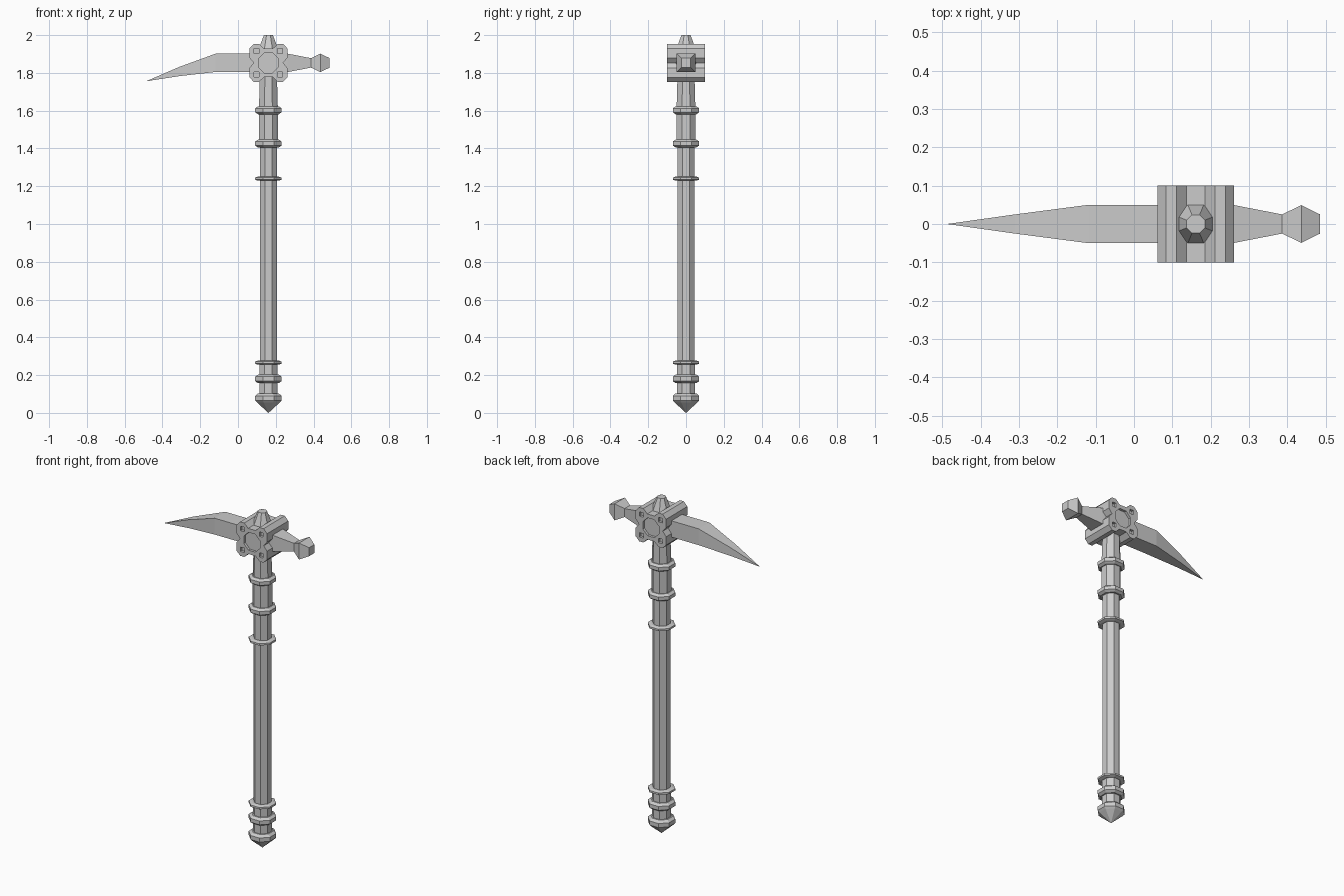
import bpy, bmesh
from math import cos, sin, pi
from mathutils import Vector

if "Cube" in bpy.data.objects:
    bpy.data.objects.remove(bpy.data.objects["Cube"])

CX, CZ = 0.161, 1.853          # shaft axis and head centre height

steel = bpy.data.materials.new("plain_grey")
steel.use_nodes = True
steel.diffuse_color = (0.6, 0.6, 0.6, 1)
steel.node_tree.nodes["Principled BSDF"].inputs["Base Color"].default_value = (0.6, 0.6, 0.6, 1)


def loft(name, rings):
    """Join a series of equal point loops into a closed solid."""
    bm = bmesh.new()
    loops = [[bm.verts.new(p) for p in ring] for ring in rings]
    for a, b in zip(loops, loops[1:]):
        for i in range(len(a)):
            j = (i + 1) % len(a)
            bm.faces.new((a[i], a[j], b[j], b[i]))
    bm.faces.new(loops[0])
    bm.faces.new(loops[-1])
    bmesh.ops.remove_doubles(bm, verts=bm.verts, dist=0.0001)
    bmesh.ops.recalc_face_normals(bm, faces=bm.faces)
    mesh = bpy.data.meshes.new(name)
    bm.to_mesh(mesh)
    bm.free()
    mesh.materials.append(steel)
    ob = bpy.data.objects.new(name, mesh)
    bpy.context.collection.objects.link(ob)
    return ob


def octagon(half):
    r = half / cos(pi / 8)
    return [(r * cos(pi / 8 + i * pi / 4), r * sin(pi / 8 + i * pi / 4)) for i in range(8)]


def turned(name, profile):
    """Octagonal solid about the shaft axis from (half width, height) pairs."""
    return loft(name, [[(CX + x, y, z) for x, y in octagon(h)] for h, z in profile])


def bar(name, sections):
    """Square-section bar along x from (x, half depth, bottom, top)."""
    return loft(name, [[(x, -d, lo), (x, d, lo), (x, d, hi), (x, -d, hi)]
                       for x, d, lo, hi in sections])


def slab(name, outline, y0, y1):
    return loft(name, [[(CX + x, y, CZ + z) for x, z in outline] for y in (y0, y1)])


# Shaft with its slightly thicker ends
turned("lower_shaft", [(0.048, 0.08), (0.048, 0.265)])
turned("grip", [(0.045, 0.26), (0.045, 1.43)])
turned("upper_shaft", [(0.05, 1.42), (0.05, 1.61), (0.045, 1.79)])

# Collars
for i, (z, h) in enumerate([(0.18, 0.023), (0.266, 0.011), (1.24, 0.011),
                            (1.426, 0.021), (1.602, 0.021)]):
    turned(f"collar_{i + 1}", [(0.055, z - h), (0.07, z - h * 0.5),
                               (0.07, z + h * 0.5), (0.055, z + h)])

# Pointed pommel and top stud
turned("pommel", [(0.0005, 0), (0.06, 0.055), (0.07, 0.066), (0.07, 0.09), (0.055, 0.103)])
turned("top_stud", [(0.05, CZ + 0.06), (0.05, 1.93), (0.024, 2.0)])

# Four-lobed head block, mirrored from one quarter outline
quarter = [(0.078, 0), (0.1, 0.027), (0.1, 0.077), (0.077, 0.101), (0.05, 0.101), (0.024, 0.076)]
half = quarter + [(-x, z) for x, z in reversed(quarter)]
outline = half + [(x, -z) for x, z in reversed(half[1:-1])]
head = slab("head_block", outline, -0.1, 0.1)

# Recesses on both faces: central octagon and four square rivet holes
s, o = 0.013, 0.062
square = [(-s, -s), (s, -s), (s, s), (-s, s)]
cutters = []
for side in (-1, 1):
    cutters.append(slab("cutter", octagon(0.053), side * 0.085, side * 0.12))
    for sx in (-o, o):
        for sz in (-o, o):
            cutters.append(slab("cutter", [(x + sx, z + sz) for x, z in square],
                                side * 0.085, side * 0.12))
for c in cutters:
    c.hide_render = True
    mod = head.modifiers.new("recess", "BOOLEAN")
    mod.operation, mod.solver, mod.object = "DIFFERENCE", "EXACT", c
bpy.context.view_layer.update()
baked = bpy.data.meshes.new_from_object(head.evaluated_get(bpy.context.evaluated_depsgraph_get()))
head.modifiers.clear()
head.data = baked
for c in cutters:
    bpy.data.objects.remove(c)

# Curved pick blade
bar("pick_blade", [(0.1, 0.05, 1.805, 1.902), (-0.118, 0.05, 1.805, 1.902),
                   (-0.31, 0.025, 1.783, 1.832), (-0.484, 0.0005, 1.756, 1.757)])

# Hammer on the opposite side
bar("hammer", [(x, h, CZ - h, CZ + h) for x, h in
               [(0.22, 0.055), (0.262, 0.049), (0.386, 0.025), (0.436, 0.049), (0.485, 0.025)]])
